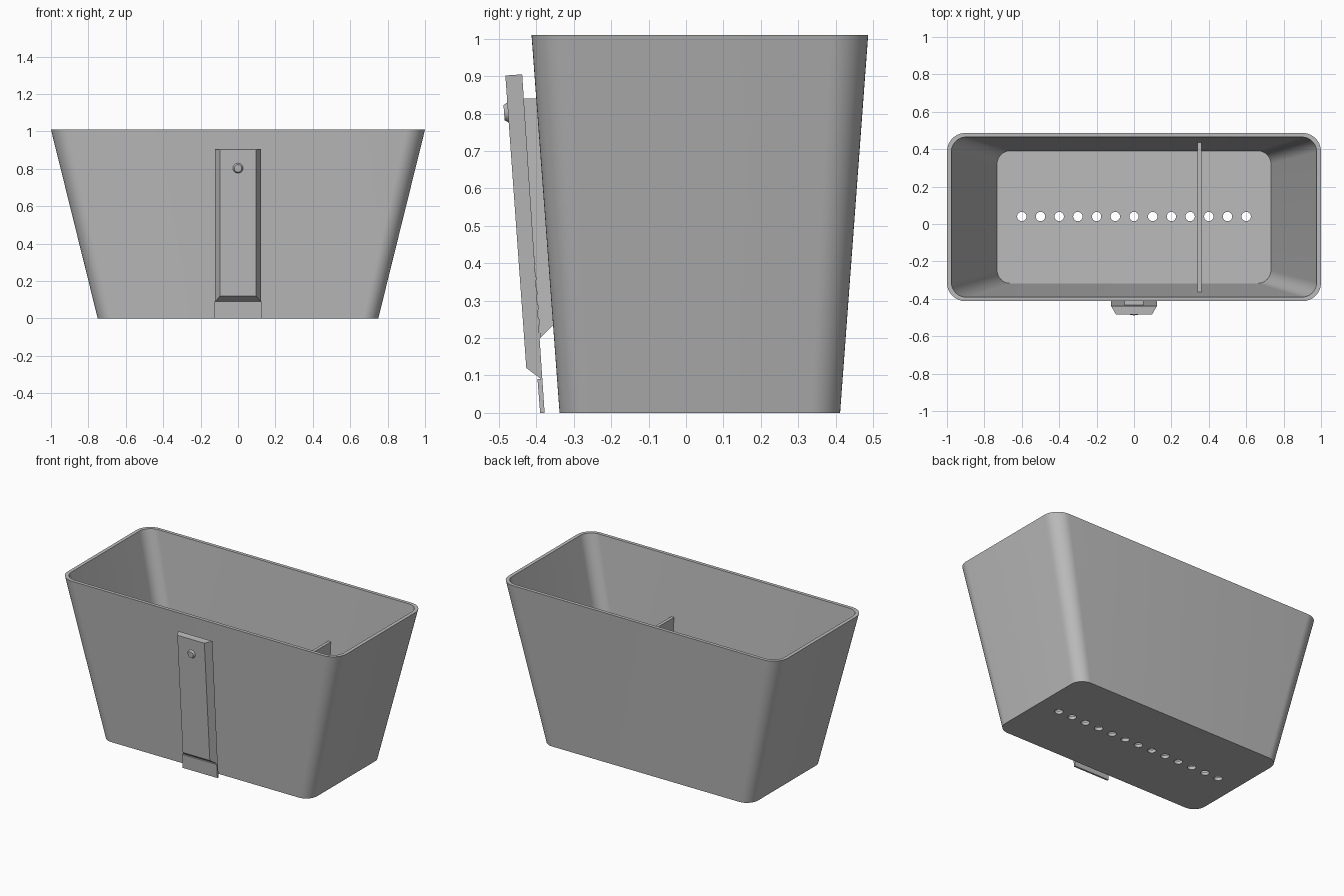
import bpy, bmesh, math
from mathutils import Vector, Matrix

if "Cube" in bpy.data.objects:
    bpy.data.objects.remove(bpy.data.objects["Cube"])

mat = bpy.data.materials.new("plain grey")
mat.diffuse_color = (0.5, 0.5, 0.5, 1)
mat.use_nodes = True
mat.node_tree.nodes["Principled BSDF"].inputs["Base Color"].default_value = mat.diffuse_color


def make(name, bm, smooth=False):
    bmesh.ops.recalc_face_normals(bm, faces=bm.faces[:])
    me = bpy.data.meshes.new(name)
    bm.to_mesh(me)
    bm.free()
    ob = bpy.data.objects.new(name, me)
    bpy.context.collection.objects.link(ob)
    me.materials.append(mat)
    if smooth:
        shade(ob)
    return ob


def shade(ob):
    bpy.ops.object.select_all(action='DESELECT')
    ob.select_set(True)
    bpy.context.view_layer.objects.active = ob
    bpy.ops.object.shade_smooth_by_angle(angle=math.radians(30))


def ring(bm, hx, y0, y1, r, z, n=12):
    """Rounded rectangle loop of vertices."""
    out = []
    for k, (cx, cy) in enumerate([(hx - r, y1 - r), (-hx + r, y1 - r),
                                  (-hx + r, y0 + r), (hx - r, y0 + r)]):
        for i in range(n + 1):
            a = math.pi / 2 * (k + i / n)
            out.append(bm.verts.new((cx + r * math.cos(a), cy + r * math.sin(a), z)))
    return out


def prism(name, profile, x0, x1):
    """Extrude a (y, z) profile along x."""
    bm = bmesh.new()
    a = [bm.verts.new((x0, y, z)) for y, z in profile]
    b = [bm.verts.new((x1, y, z)) for y, z in profile]
    bm.faces.new(a)
    bm.faces.new(b)
    for i in range(len(a)):
        j = (i + 1) % len(a)
        bm.faces.new((a[i], a[j], b[j], b[i]))
    return make(name, bm)


# tapered bin with walls and floor
bm = bmesh.new()
rings = [ring(bm, 0.75, -0.338, 0.412, 0.08, 0),
         ring(bm, 1.0, -0.413, 0.487, 0.10, 1.01),
         ring(bm, 0.977, -0.391, 0.465, 0.08, 1.01),
         ring(bm, 0.732, -0.317, 0.391, 0.07, 0.02)]
for a, b in zip(rings, rings[1:]):
    for i in range(len(a)):
        j = (i + 1) % len(a)
        bm.faces.new((a[i], a[j], b[j], b[i]))
bm.faces.new(rings[0])
bm.faces.new(rings[-1])
planter = make("bin_shell", bm)

# row of drain holes
bm = bmesh.new()
for i in range(13):
    bmesh.ops.create_cone(bm, cap_ends=True, segments=24, radius1=0.025, radius2=0.025,
                          depth=0.2, matrix=Matrix.Translation((-0.6 + 0.1 * i, 0.04, 0)))
cutter = make("hole_cutter", bm)
mod = planter.modifiers.new("holes", 'BOOLEAN')
mod.operation = 'DIFFERENCE'
mod.solver = 'EXACT'
mod.object = cutter
bpy.context.view_layer.objects.active = planter
bpy.ops.object.modifier_apply(modifier=mod.name)
bpy.data.objects.remove(cutter)
shade(planter)

# inner divider
prism("divider", [(-0.32, 0.015), (0.394, 0.015), (0.44, 0.63), (-0.364, 0.63)], 0.34, 0.36)

# clip body: tapered slab with bevelled sides and lower end
bm = bmesh.new()
back = [bm.verts.new(p) for p in [(-0.123, -0.438, 0.905), (0.123, -0.438, 0.905),
                                  (0.123, -0.384, 0.088), (-0.123, -0.384, 0.088)]]
front = [bm.verts.new(p) for p in [(-0.097, -0.483, 0.902), (0.097, -0.483, 0.902),
                                   (0.097, -0.427, 0.12), (-0.097, -0.427, 0.12)]]
bm.faces.new(back)
bm.faces.new(front)
for i in range(4):
    j = (i + 1) % 4
    bm.faces.new((back[i], back[j], front[j], front[i]))
make("clip_body", bm)

# thin tab below the clip, and rib joining it to the wall
prism("clip_tab", [(-0.390, 0), (-0.378, 0), (-0.384, 0.09), (-0.397, 0.09)], -0.125, 0.125)
prism("clip_rib", [(-0.436, 0.84), (-0.395, 0.84), (-0.35, 0.24), (-0.390, 0.20)], -0.05, 0.05)

# button on the clip
bm = bmesh.new()
axis = Vector((0, -1, -0.072)).normalized()
rot = Vector((0, 0, 1)).rotation_difference(axis).to_matrix().to_4x4()
bmesh.ops.create_cone(bm, cap_ends=True, segments=24, radius1=0.03, radius2=0.02, depth=0.015,
                      matrix=Matrix.Translation((0, -0.479, 0.803)) @ rot)
make("clip_button", bm, True)
